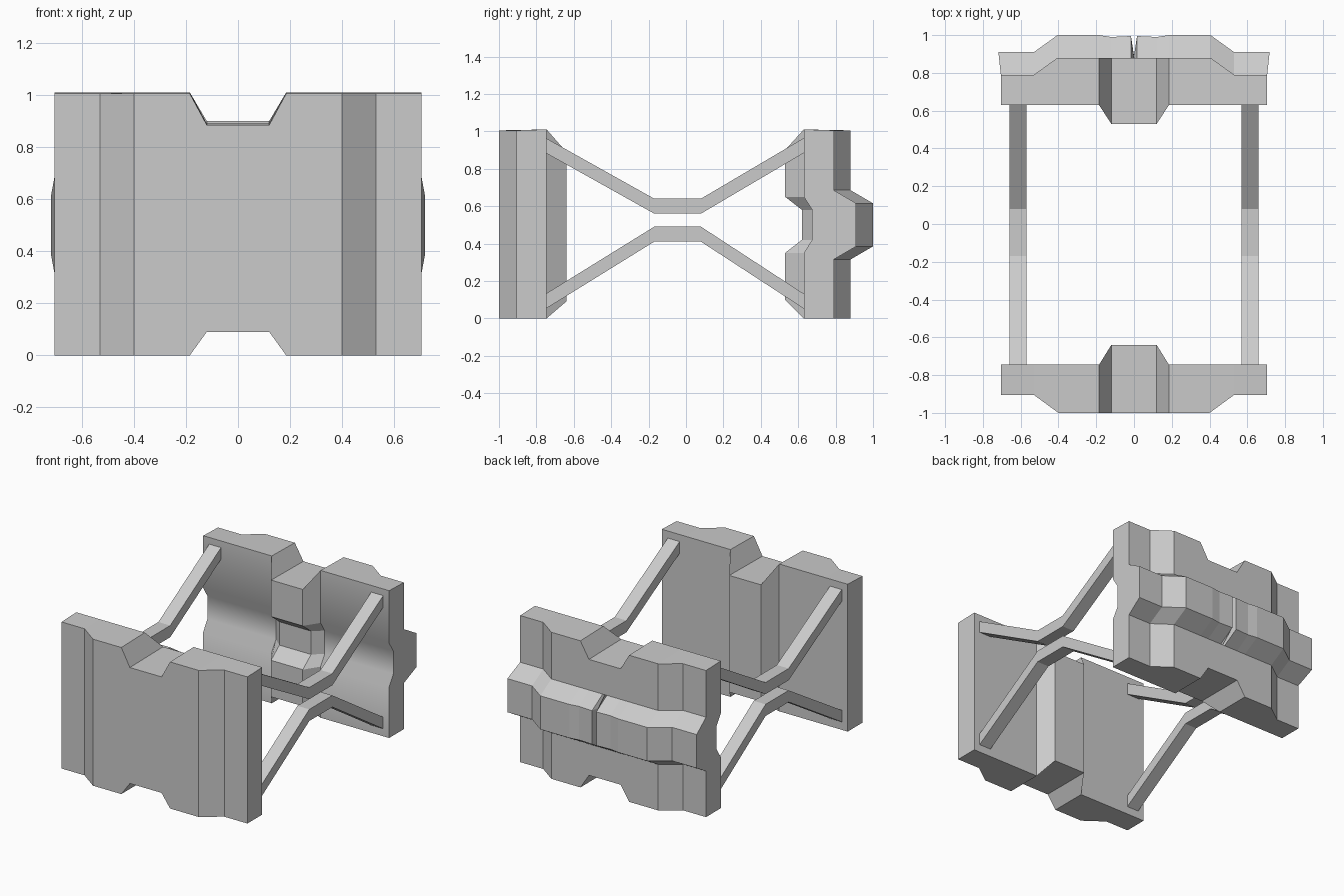
import bpy, bmesh, math

cube = bpy.data.objects.get("Cube")
if cube:
    bpy.data.objects.remove(cube, do_unlink=True)

grey = bpy.data.materials.new("plain_grey")
grey.use_nodes = True
COLOUR = (0.6, 0.6, 0.6, 1)
grey.diffuse_color = COLOUR
grey.node_tree.nodes["Principled BSDF"].inputs["Base Color"].default_value = COLOUR


def loft(name, sections):
    """Skin equal-length rings of points and cap both ends."""
    bm = bmesh.new()
    rings = [[bm.verts.new(p) for p in ring] for ring in sections]
    n = len(rings[0])
    for a, b in zip(rings, rings[1:]):
        for i in range(n):
            j = (i + 1) % n
            bm.faces.new((a[i], a[j], b[j], b[i]))
    bm.faces.new(rings[0])
    bm.faces.new(rings[-1][::-1])
    bmesh.ops.recalc_face_normals(bm, faces=bm.faces)
    mesh = bpy.data.meshes.new(name)
    bm.to_mesh(mesh)
    bm.free()
    mesh.materials.append(grey)
    obj = bpy.data.objects.new(name, mesh)
    bpy.context.collection.objects.link(obj)
    return obj


def mirrored(stations, section):
    """Sections from -x to +x for stations listed from the outside in."""
    left = [section(*s) for s in stations]
    right = [[(-x, y, z) for x, y, z in ring] for ring in left]
    if stations[-1][0] == 0:
        right.pop()
    return left + right[::-1]


# Front plate: x, outer y, inner y, bottom z, top z
def front_section(x, outer, inner, low, high):
    return [(x, outer, low), (x, inner, low), (x, inner, high), (x, outer, high - 0.005)]


loft("front_plate", mirrored([
    (-0.705, -0.905, -0.745, 0, 1.01),
    (-0.53, -0.905, -0.745, 0, 1.01),
    (-0.40, -1, -0.745, 0, 1.01),
    (-0.185, -1, -0.745, 0, 1.01),
    (-0.12, -1, -0.64, 0.09, 0.89)], front_section))


# Back plate: x, outer y, band y, inner y, recess y, bottom z, top z, band flare
def back_section(x, outer, band, inner, recess, low, high, flare=0):
    outside = [(outer, low), (outer, 0.315), (band, 0.385),
               (band, 0.615), (outer, 0.685), (outer, high - 0.005)]
    inside = [(inner, high), (inner, 0.65), (recess, 0.58),
              (recess, 0.42), (inner, 0.35), (inner, low)]
    return [(x - (flare if y == band else 0), y, z) for y, z in outside + inside]


back = loft("back_plate", mirrored([
    (-0.705, 0.79, 0.91, 0.63, 0.675, 0, 1.01, 0.013),
    (-0.53, 0.79, 0.91, 0.63, 0.675, 0, 1.01),
    (-0.405, 0.88, 1, 0.63, 0.675, 0, 1.01),
    (-0.185, 0.88, 1, 0.63, 0.675, 0, 1.01),
    (-0.12, 0.88, 0.99, 0.53, 0.62, 0.1, 0.9),
    (-0.016, 0.88, 0.995, 0.53, 0.62, 0.1, 0.9),
    (0, 0.88, 0.89, 0.53, 0.62, 0.1, 0.9)], back_section))

# Soft shading only on the curved inner wall
for face in back.data.polygons:
    face.use_smooth = face.normal.y < -0.3 and abs(face.center.x) > 0.19
for edge in back.data.edges:
    a, b = (back.data.vertices[i].co for i in edge.vertices)
    if abs(a.x - b.x) < 0.001 or a.z < 0.01 or a.z > 1:
        edge.use_edge_sharp = True

# Four bent straps joining the plates
PATH = [(-0.76, 0.93), (-0.17, 0.60), (0.08, 0.60), (0.64, 0.93)]
for side, sx in (("left", 1), ("right", -1)):
    for level in ("upper", "lower"):
        rings = []
        for y, z in PATH:
            if level == "lower":
                z = 1.05 - z if z < 0.7 else 1.015 - z
            rings.append([(sx * x, y, z + dz) for x, dz in
                          ((0.57, -0.04), (0.66, -0.04), (0.66, 0.04), (0.57, 0.04))])
        loft(f"{level}_{side}_strap", rings)
